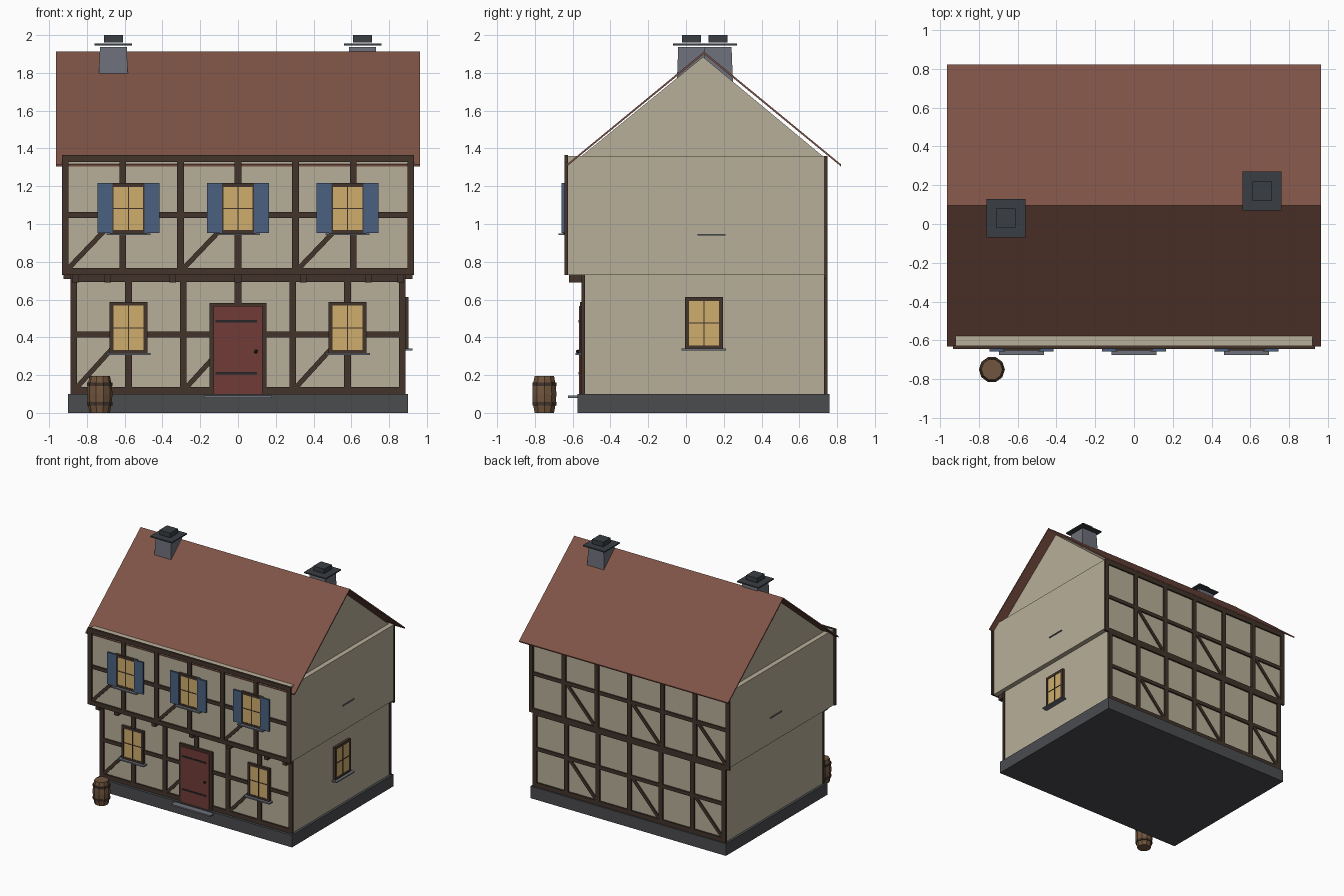
import bpy, bmesh, math
from mathutils import Matrix, Vector

if "Cube" in bpy.data.objects:
    bpy.data.objects.remove(bpy.data.objects["Cube"])


def material(name, rgb):
    m = bpy.data.materials.new(name)
    m.diffuse_color = (*[(c / 255) ** 2.2 for c in rgb], 1)
    m.use_nodes = True
    m.node_tree.nodes["Principled BSDF"].inputs["Base Color"].default_value = m.diffuse_color
    return m


PLASTER = material("plaster", (182, 173, 152))
TIMBER = material("timber", (68, 55, 47))
TILE = material("roof_tile", (126, 84, 72))
STONE = material("stone", (76, 77, 80))
CHIMNEY = material("chimney_stone", (110, 112, 122))
SLATE = material("slate", (60, 64, 68))
GLASS = material("glass", (205, 172, 108))
BLUE = material("shutter_blue", (76, 97, 127))
RED = material("door_red", (112, 62, 58))
IRON = material("iron", (42, 42, 45))
WOOD = material("barrel_wood", (112, 86, 64))


def finish(bm, name, mat):
    bmesh.ops.recalc_face_normals(bm, faces=bm.faces)
    me = bpy.data.meshes.new(name)
    bm.to_mesh(me)
    bm.free()
    me.materials.append(mat)
    ob = bpy.data.objects.new(name, me)
    bpy.context.collection.objects.link(ob)
    return ob


def add_box(bm, lo, hi, m=Matrix()):
    lo, hi = Vector(lo), Vector(hi)
    bmesh.ops.create_cube(bm, size=1, matrix=m @ Matrix.Translation((lo + hi) / 2)
                          @ Matrix.Diagonal((*(hi - lo), 1)))


def boxes(name, mat, items, m=Matrix()):
    bm = bmesh.new()
    for lo, hi in items:
        add_box(bm, lo, hi, m)
    return finish(bm, name, mat)


def prism(name, mat, yz, x):
    """Extrude a y-z profile symmetrically along x."""
    bm = bmesh.new()
    f = bm.faces.new([bm.verts.new((-x, y, z)) for y, z in yz])
    r = bmesh.ops.extrude_face_region(bm, geom=[f])
    bmesh.ops.translate(bm, vec=(2 * x, 0, 0),
                        verts=[v for v in r["geom"] if isinstance(v, bmesh.types.BMVert)])
    return finish(bm, name, mat)


# Wall planes: local x runs along the wall, local y points into the house
def front(y):
    return Matrix.Translation((0, y, 0))


def back(y):
    return Matrix.Translation((0, y, 0)) @ Matrix.Scale(-1, 4, (0, 1, 0))


def right(x, y):
    return Matrix.Translation((x, y, 0)) @ Matrix.Rotation(math.pi / 2, 4, 'Z')


# Main masses
boxes("plinth", STONE, [((-.9, -.575, 0), (.9, .76, .1))])
boxes("ground_floor_walls", PLASTER, [((-.88, -.54, .1), (.88, .735, .73))])
boxes("upper_floor_walls", PLASTER, [((-.92, -.63, .73), (.92, .735, 1.36))])
prism("gable", PLASTER, [(-.565, 1.35), (.735, 1.35), (.09, 1.885)], .88)
prism("roof", TILE, [(-.63, 1.305), (.095, 1.9), (.82, 1.305), (.822, 1.315),
                     (.095, 1.913), (-.632, 1.315)], .963)


def timber_frame(name, m, half, z0, z1, gaps=()):
    """Sills, posts, mid rail and diagonal braces of one storey."""
    t, d = .018, .014
    zm = (z0 + z1) / 2
    bm = bmesh.new()
    for z in (z0 + t, z1 - t):
        add_box(bm, (-half - t, -d, z - t), (half + t, .004, z + t), m)
    step = half / 3
    for i in range(7):
        x = -half + i * step
        add_box(bm, (x - t, -d, z0), (x + t, .004, z1), m)
    add_box(bm, (-half, -d + .002, zm - .015), (half, .004, zm + .015), m)
    for i in (0, 2, 4):
        a = Vector((-half + i * step + t, 0, z0 + 2 * t))
        b = Vector((-half + (i + 1) * step - t, 0, zm))
        v = b - a
        rot = Matrix.Rotation(-math.atan2(v.z, v.x), 4, 'Y')
        add_box(bm, (-v.length / 2, -d + .004, -.013), (v.length / 2, .004, .013),
                m @ Matrix.Translation((a + b) / 2) @ rot)
    return finish(bm, name, TIMBER)


timber_frame("front_timber_lower", front(-.54), .87, .1, .73)
timber_frame("front_timber_upper", front(-.63), .915, .73, 1.365)
timber_frame("back_timber_lower", back(.735), .87, .1, .73)
timber_frame("back_timber_upper", back(.735), .905, .71, 1.36)

# Jetty beam and joist ends beneath the overhang
boxes("jetty_joists", TIMBER, [((x - .018, -.62, .69), (x + .018, -.53, .732))
                               for x in (-.86, -.69, -.345, 0, .345, .69, .86)])


def window(name, m, u, z, w, h, shutters=False):
    """Frame, lit pane, glazing bars, sill and optional shutters; w, h are outer half sizes."""
    m = m @ Matrix.Translation((u, 0, z))
    b = .02
    boxes(name + "_frame", TIMBER,
          [((s * (w - b / 2) - b / 2, -.022, -h), (s * (w - b / 2) + b / 2, .004, h)) for s in (-1, 1)]
          + [((-w, -.022, s * (h - b / 2) - b / 2), (w, .004, s * (h - b / 2) + b / 2)) for s in (-1, 1)], m)
    boxes(name + "_pane", GLASS, [((-w + b, -.018, -h + b), (w - b, .004, h - b))], m)
    boxes(name + "_bars", TIMBER, [((-.003, -.021, -h + b), (.003, -.01, h - b)),
                                   ((-w + b, -.021, -.003), (w - b, -.01, .003))], m)
    boxes(name + "_sill", CHIMNEY, [((-w - .018, -.045, -h - .006), (w + .018, .004, -h + .004))], m)
    if shutters:
        boxes(name + "_shutters", BLUE, [((-.165, -.028, -h + .005), (-.085, -.014, h)),
                                         ((.085, -.028, -h + .005), (.165, -.014, h))], m)


for i, x in enumerate((-.58, 0, .58)):
    window(f"upper_window_{i + 1}", front(-.63), x, 1.082, .098, .135, True)
for i, x in enumerate((-.58, .58)):
    window(f"lower_window_{i + 1}", front(-.54), x, .45, .1, .138)
window("side_window", right(.88, .095), 0, .475, .1, .138)
boxes("upper_side_sills", CHIMNEY, [((-.928, .06, .94), (-.91, .21, .948)),
                                    ((.91, .06, .94), (.928, .21, .948))])

# Door with surround, hinges, knob and step
boxes("door_frame", TIMBER, [((-.152, -.558, .1), (-.125, -.53, .58)), ((.125, -.558, .1), (.152, -.53, .58)),
                             ((-.152, -.558, .555), (.152, -.53, .582))])
boxes("door", RED, [((-.13, -.566, .1), (.13, -.53, .565))])
boxes("door_hinges", IRON, [((-.12, -.57, z - .006), (.1, -.56, z + .006)) for z in (.21, .485)])
bm = bmesh.new()
bmesh.ops.create_icosphere(bm, subdivisions=1, radius=.011, matrix=Matrix.Translation((.095, -.573, .325)))
finish(bm, "door_knob", IRON)
boxes("door_step", CHIMNEY, [((-.18, -.625, .08), (.18, -.565, .092))])

# Chimneys: tapered stack, cap slab and pot
for side, x, y in (("left", -.66, .03), ("right", .66, .17)):
    bm = bmesh.new()
    bmesh.ops.create_cone(bm, cap_ends=True, segments=4, radius1=.079 * 2 ** .5, radius2=.071 * 2 ** .5,
                          depth=.2, matrix=Matrix.Translation((x, y, 1.837)) @ Matrix.Rotation(math.pi / 4, 4, 'Z'))
    finish(bm, side + "_chimney_stack", CHIMNEY)
    boxes(side + "_chimney_cap", SLATE, [((x - .1, y - .1, 1.946), (x + .1, y + .1, 1.956))])
    boxes(side + "_chimney_pot", SLATE, [((x - .05, y - .05, 1.962), (x + .05, y + .05, 2.0))])


def lathe(name, mat, rz, loc, n=10):
    bm = bmesh.new()
    rings = [[bm.verts.new((loc[0] + r * math.cos(2 * math.pi * i / n),
                            loc[1] + r * math.sin(2 * math.pi * i / n), z)) for i in range(n)] for r, z in rz]
    for a, b in zip(rings, rings[1:]):
        for i in range(n):
            bm.faces.new((a[i], a[(i + 1) % n], b[(i + 1) % n], b[i]))
    bm.faces.new(rings[0])
    bm.faces.new(rings[-1])
    return finish(bm, name, mat)


# Barrel by the front corner
spot = (-.732, -.75)
lathe("barrel", WOOD, [(.054, 0), (.065, .06), (.067, .1), (.065, .14), (.054, .195)], spot)
for i, z in enumerate((.048, .152)):
    lathe(f"barrel_hoop_{i + 1}", TIMBER, [(.067, z - .009), (.067, z + .009)], spot)
